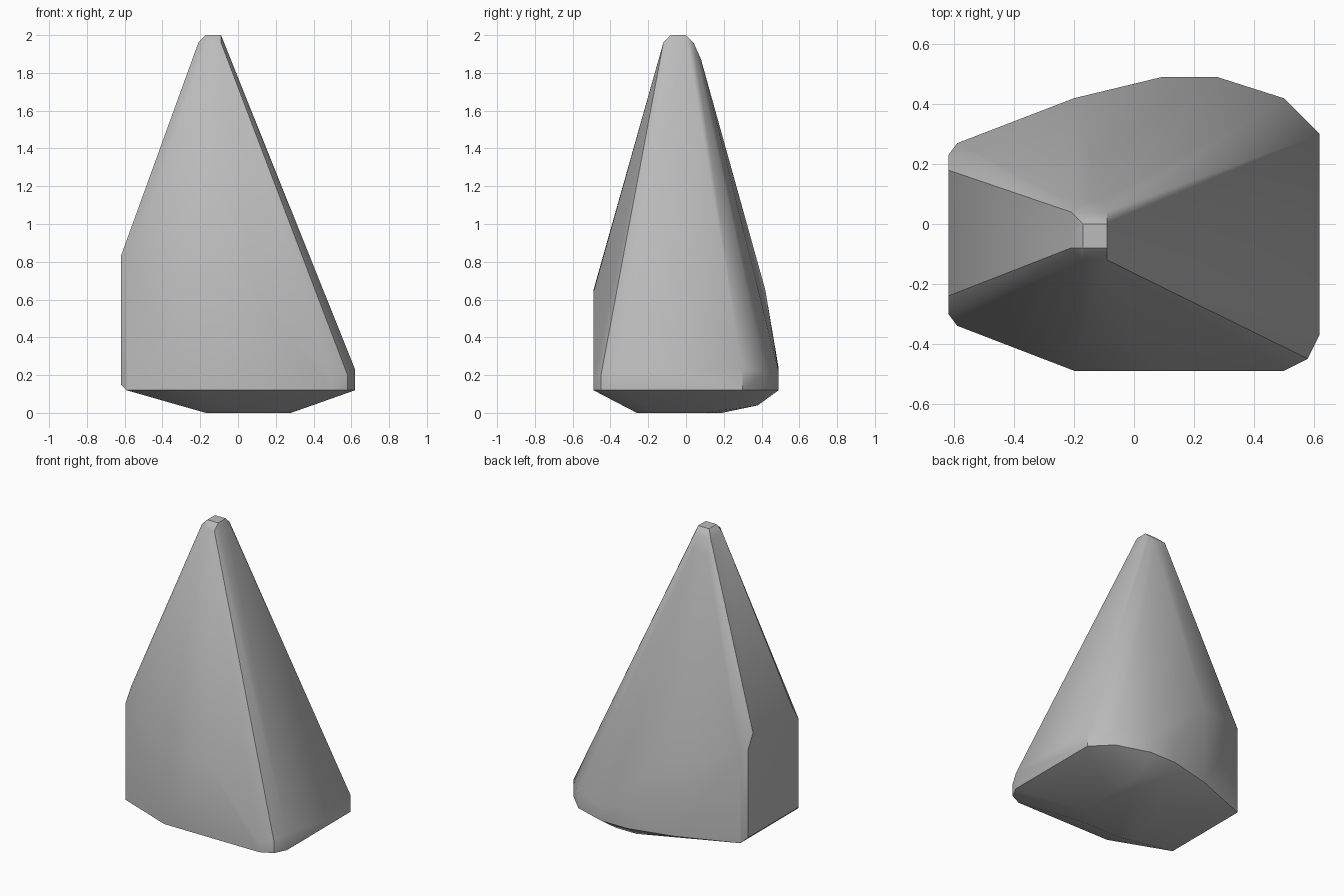
import bpy
import bmesh
import math

# Remove the default cube only
default_cube = bpy.data.objects.get("Cube")
if default_cube:
    bpy.data.objects.remove(default_cube, do_unlink=True)


def make_material(name, colour):
    material = bpy.data.materials.new(name)
    material.use_nodes = True
    material.diffuse_color = colour
    shader = next(n for n in material.node_tree.nodes if n.type == 'BSDF_PRINCIPLED')
    shader.inputs["Base Color"].default_value = colour
    shader.inputs["Roughness"].default_value = 0.9
    return material


def level(outline, height):
    """Lift a flat outline to a constant height."""
    return [(x, y, height) for x, y in outline]


def rectangle(left, right, front, back):
    return [(left, front), (right, front), (right, back), (left, back)]


def hull_object(name, points, material):
    """Wrap a faceted skin around the points."""
    bm = bmesh.new()
    for point in points:
        bm.verts.new(point)
    result = bmesh.ops.convex_hull(bm, input=bm.verts[:])
    unused = {v for key in ("geom_interior", "geom_unused") for v in result[key]
              if isinstance(v, bmesh.types.BMVert) and not v.link_faces}
    bmesh.ops.delete(bm, geom=list(unused), context='VERTS')
    bmesh.ops.dissolve_limit(bm, angle_limit=math.radians(1), verts=bm.verts[:], edges=bm.edges[:])
    bmesh.ops.recalc_face_normals(bm, faces=bm.faces[:])
    mesh = bpy.data.meshes.new(name)
    bm.to_mesh(mesh)
    bm.free()
    mesh.materials.append(material)
    obj = bpy.data.objects.new(name, mesh)
    bpy.context.collection.objects.link(obj)
    return obj


# Upright flanks around the base: x, y and the height where the slope begins
flanks = [
    (-0.62, -0.30, 0.74), (-0.59, -0.34, 0.72), (-0.2, -0.49, 0.65),
    (0.09, -0.49, 0.64), (0.5, -0.49, 0.18), (0.58, -0.45, 0.2),
    (0.62, -0.37, 0.23), (0.62, 0.3, 0.23), (0.5, 0.42, 0.22),
    (0.28, 0.49, 0.22), (0.09, 0.49, 0.24), (-0.2, 0.42, 0.65),
    (-0.59, 0.27, 0.7), (-0.62, 0.23, 0.74),
]
girdle = 0.12
points = list(flanks)
for x, y, top in flanks:
    points.append((x, y, girdle + (0.03 if x < -0.6 else 0)))

# Upper edge of the steep side
points += [(-0.62, -0.24, 0.83), (-0.62, 0.18, 0.83)]

# Blunt, chamfered peak
points += level(rectangle(-0.17, -0.09, -0.08, 0), 2)
points += level(rectangle(-0.21, -0.09, -0.08, 0.04), 1.96)
points += level([(-0.17, -0.12), (-0.09, -0.12)], 1.96)
points += level([(-0.2, 0.07), (-0.1, 0.08)], 1.87)

# Shallow underside
points += level([(-0.17, -0.2), (-0.1, -0.26), (0.2, -0.26), (0.28, -0.15),
                 (0.28, 0.1), (0.15, 0.19), (-0.1, 0.12)], 0)
points += level([(0.1, 0.38), (0.25, 0.38)], 0.04)

stone = make_material("grey stone", (0.5, 0.5, 0.5, 1))
rock = hull_object("rock", points, stone)

# Soft shading across shallow facets, crisp at the strong edges
bpy.ops.object.select_all(action='DESELECT')
rock.select_set(True)
bpy.context.view_layer.objects.active = rock
bpy.ops.object.shade_smooth_by_angle(angle=math.radians(30))
